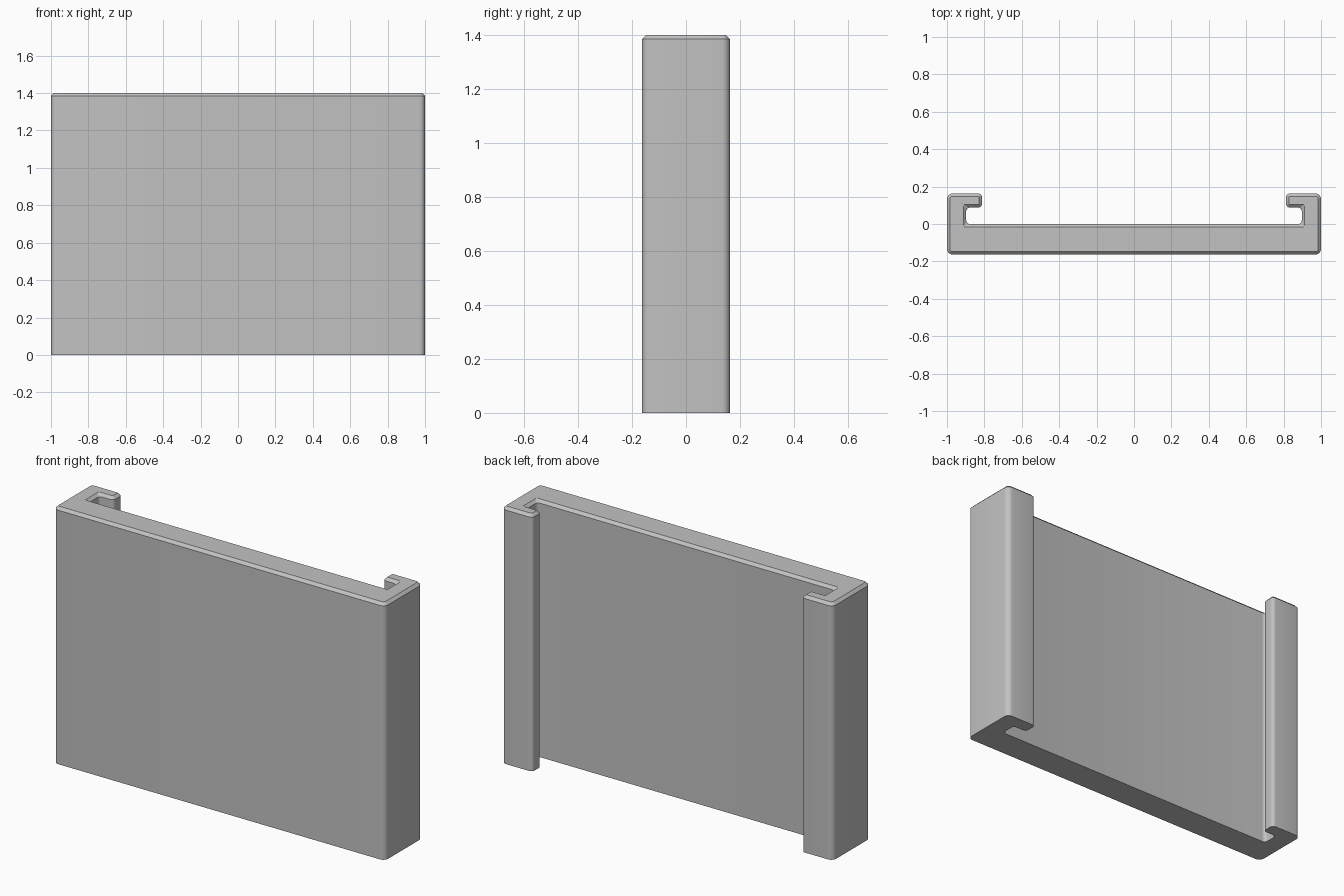
import bpy, bmesh, math
from mathutils import Vector

cube = bpy.data.objects.get("Cube")
if cube:
    bpy.data.objects.remove(cube, do_unlink=True)

HEIGHT, CHAMFER, STEPS = 1.4, 0.015, 6

# Half of the channel section, counter-clockwise: (x, y, corner radius)
half = [(1, -0.163, 0.03), (1, 0.163, 0.03),
        (0.813, 0.163, 0.02), (0.813, 0.088, 0.02),
        (0.897, 0.088, 0.02), (0.897, 0, 0.02)]
section = half + [(-x, y, r) for x, y, r in reversed(half)]


def outline(inset):
    """Rounded section, moved inward by inset."""
    points = []
    n = len(section)
    corners = [Vector((x, y)) for x, y, r in section]
    for i in range(n):
        p, radius = corners[i], section[i][2]
        d1 = (p - corners[i - 1]).normalized()
        d2 = (corners[(i + 1) % n] - p).normalized()
        p = p + inset * (d1 + d2).orthogonal()
        if inset:
            radius = max(radius - inset, 0.004) if d1.cross(d2) > 0 else 0.004
        centre = p + radius * (d2 - d1)
        for k in range(STEPS + 1):
            t = math.pi / 2 * k / STEPS
            points.append(centre + radius * (d1 * math.sin(t) - d2 * math.cos(t)))
    return points


# Extruded channel with a chamfered top rim
bm = bmesh.new()
rings = [[bm.verts.new((p.x, p.y, z)) for p in outline(inset)]
         for z, inset in ((0, 0), (HEIGHT - CHAMFER, 0), (HEIGHT, CHAMFER))]
for low, high in zip(rings, rings[1:]):
    for i in range(len(low)):
        bm.faces.new((low[i - 1], low[i], high[i], high[i - 1]))
bm.faces.new(list(reversed(rings[0])))
bm.faces.new(rings[-1])
bmesh.ops.recalc_face_normals(bm, faces=bm.faces[:])

mesh = bpy.data.meshes.new("slide_on_cover")
bm.to_mesh(mesh)
bm.free()
cover = bpy.data.objects.new("slide_on_cover", mesh)
bpy.context.collection.objects.link(cover)

# Plain grey material
grey = bpy.data.materials.new("plain grey")
grey.use_nodes = True
colour = (0.54, 0.54, 0.54, 1)
grey.diffuse_color = colour
grey.node_tree.nodes["Principled BSDF"].inputs["Base Color"].default_value = colour
mesh.materials.append(grey)

# Smooth the rounded corners, keep the rim crisp
bpy.ops.object.select_all(action="DESELECT")
cover.select_set(True)
bpy.context.view_layer.objects.active = cover
bpy.ops.object.shade_smooth_by_angle(angle=math.radians(30))
